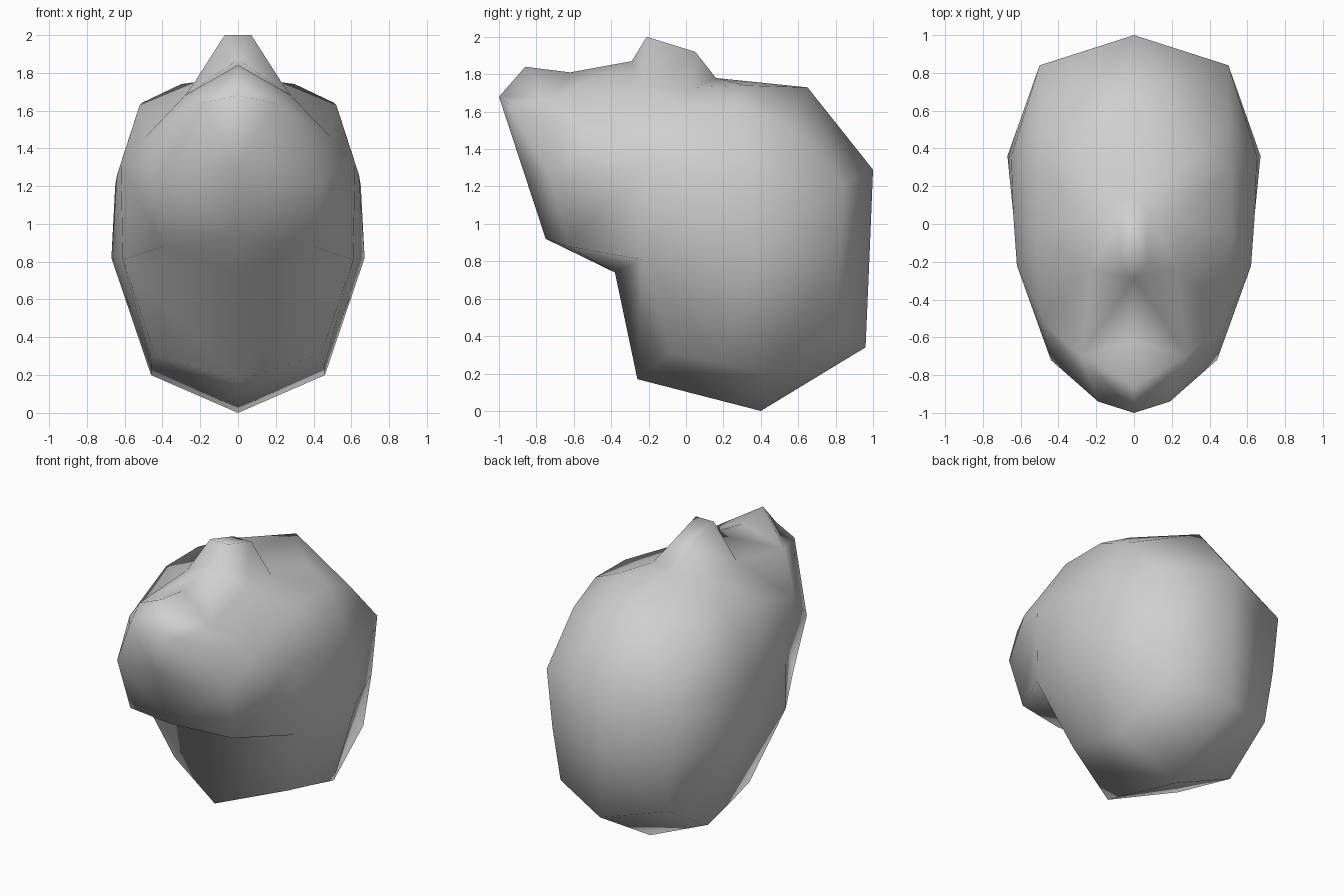
import bpy
import bmesh

default_cube = bpy.data.objects.get("Cube")
if default_cube:
    bpy.data.objects.remove(default_cube, do_unlink=True)


def make_material(name, colour):
    material = bpy.data.materials.new(name)
    material.use_nodes = True
    material.diffuse_color = colour
    shader = next(n for n in material.node_tree.nodes if n.type == "BSDF_PRINCIPLED")
    shader.inputs["Base Color"].default_value = colour
    return material


def half_ring(front, sides, back):
    """Front centre (y, z), side points, then back centre (y, z)."""
    return [(0, *front), *sides, (0, *back)]


# Points shared by several rings; repeated points are welded later
muzzle_top = (-.86, 1.84)
rear_top = (.65, 1.73)
jaw_corner = (.61, -.24, .81)
wide_side = (.67, .36, .82)
lower_back = (.47, .82, .8)
base_side = (.46, .41, .2)
crest_foot = (.23, -.24, 1.75)

# Neck: from the pointed base to under the jaw
base_tip = [(0, .4, 0)] * 7
neck_base = half_ring(
    (-.26, .17),
    [(.44, -.08, .31), (.46, .17, .26), base_side, base_side, (.42, .8, .43)],
    (.96, .34))
neck_top = half_ring(
    (-.38, .74),
    [jaw_corner, jaw_corner, wide_side, wide_side, lower_back],
    (.98, .8))

# Jaw, cheeks and brow
jaw_edge = half_ring(
    (-.75, .92),
    [(.4, -.63, .88), jaw_corner, wide_side, wide_side, lower_back],
    (.98, .8))
cheeks = half_ring(
    (-.875, 1.3),
    [(.44, -.72, 1.24), (.62, -.22, 1.32), (.64, .06, 1.26),
     (.65, .36, 1.2), (.5, .84, 1.21)],
    (1, 1.29))
brow = half_ring(
    (-1, 1.68),
    [(.19, -.94, 1.64), (.49, -.51, 1.46), (.52, -.06, 1.63),
     (.51, .28, 1.64), (.5, .54, 1.53)],
    rear_top)

# Crown and the tapered crest that rises from it
crown = half_ring(
    muzzle_top,
    [(.28, -.7, 1.68), crest_foot, crest_foot, (.23, .04, 1.73), (.3, .32, 1.74)],
    rear_top)
ridge_front = [(0, -.62, 1.81), (0, -.29, 1.87)]
ridge_rear = (0, .16, 1.78)
crest_rim = half_ring(
    muzzle_top,
    [*ridge_front, (.07, -.21, 2), (.07, .05, 1.92), ridge_rear],
    rear_top)
crest_top = half_ring(
    muzzle_top,
    [*ridge_front, (0, -.21, 2), (0, .05, 1.92), ridge_rear],
    rear_top)

# Skin the half rings into one half of the head
bm = bmesh.new()
rings = [base_tip, neck_base, neck_top, jaw_edge, cheeks,
         brow, crown, crest_rim, crest_top]
loops = [[bm.verts.new(point) for point in ring] for ring in rings]
for low, high in zip(loops, loops[1:]):
    for i in range(len(low) - 1):
        bm.faces.new((low[i], low[i + 1], high[i + 1], high[i]))
bmesh.ops.remove_doubles(bm, verts=bm.verts, dist=0.001)
loose = [edge for edge in bm.edges if not edge.link_faces]
bmesh.ops.delete(bm, geom=loose, context="EDGES")
bmesh.ops.recalc_face_normals(bm, faces=bm.faces)
for face in bm.faces:
    face.smooth = True

mesh = bpy.data.meshes.new("head")
bm.to_mesh(mesh)
bm.free()
mesh.materials.append(make_material("mid grey", (0.62, 0.62, 0.62, 1)))
head = bpy.data.objects.new("head", mesh)
bpy.context.collection.objects.link(head)

# Mirror to the other side
mirror = head.modifiers.new("mirror", "MIRROR")
mirror.use_clip = True
